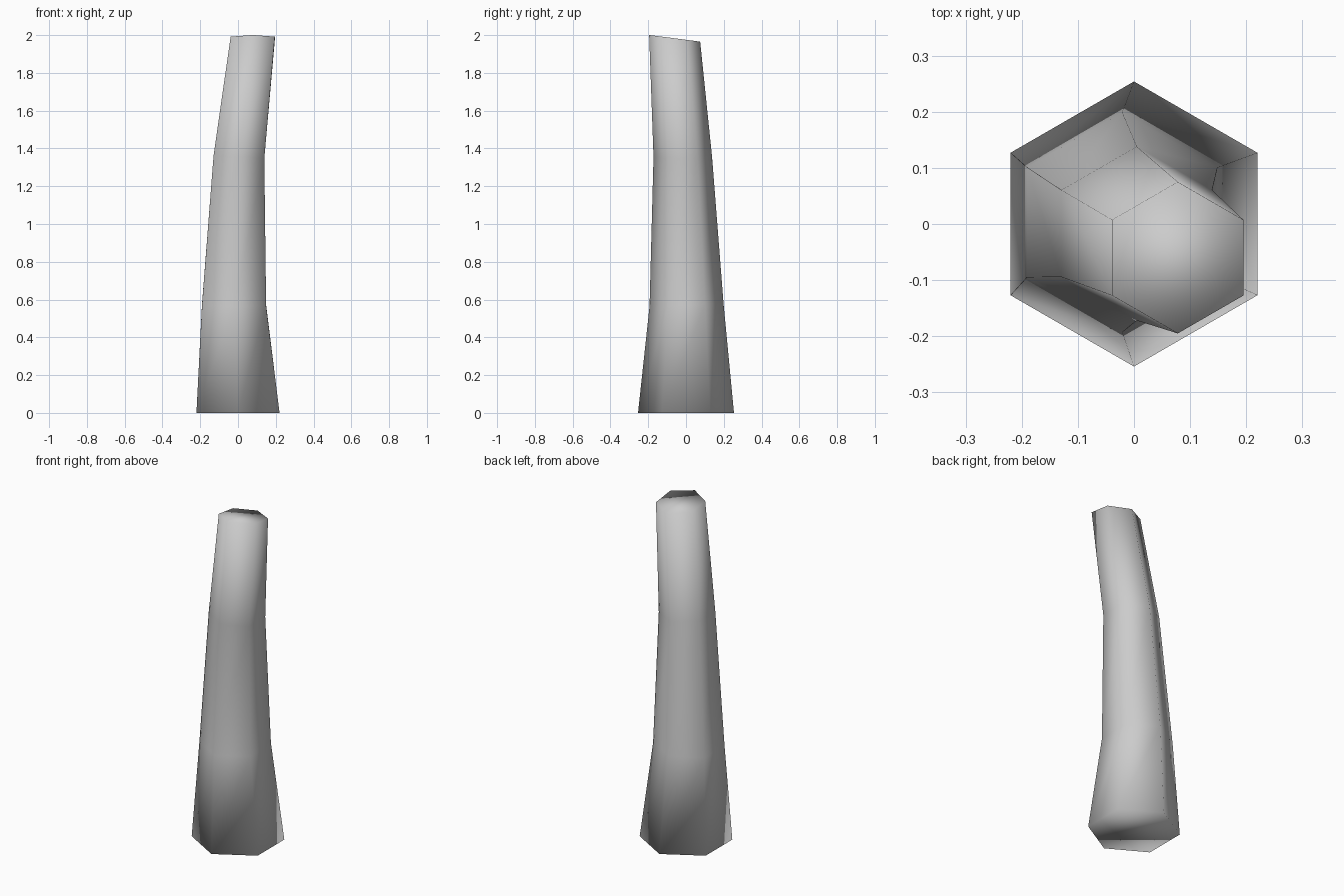
import bpy, bmesh
from math import cos, sin, pi

if "Cube" in bpy.data.objects:
    bpy.data.objects.remove(bpy.data.objects["Cube"])

SIDES = 6
# rings from base to top: centre x, y, z, radius, slope of z along x, slope of z along y
RINGS = [
    (0.0, 0.0, 0.0, 0.254, 0.0, 0.0),
    (-0.021, 0.003, 0.57, 0.196, 0.0, 0.03),
    (0.005, -0.017, 1.355, 0.155, -0.06, 0.0),
    (0.078, -0.06, 1.983, 0.135, 0.0, -0.13),
]

bm = bmesh.new()


def add_ring(cx, cy, cz, r, sx, sy):
    verts = []
    for i in range(SIDES):
        a = pi / 2 + 2 * pi * i / SIDES
        dx, dy = r * cos(a), r * sin(a)
        verts.append(bm.verts.new((cx + dx, cy + dy, cz + sx * dx + sy * dy)))
    return verts


# bent, tapering trunk skinned between the rings
rings = [add_ring(*ring) for ring in RINGS]
for low, high in zip(rings, rings[1:]):
    for i in range(SIDES):
        j = (i + 1) % SIDES
        bm.faces.new((low[i], low[j], high[j], high[i]))

# end caps
bm.faces.new(rings[0][::-1])
bm.faces.new(rings[-1])

# smooth throughout, caps included
for face in bm.faces:
    face.smooth = True

mesh = bpy.data.meshes.new("trunk")
bm.to_mesh(mesh)
bm.free()
trunk = bpy.data.objects.new("trunk", mesh)
bpy.context.collection.objects.link(trunk)
